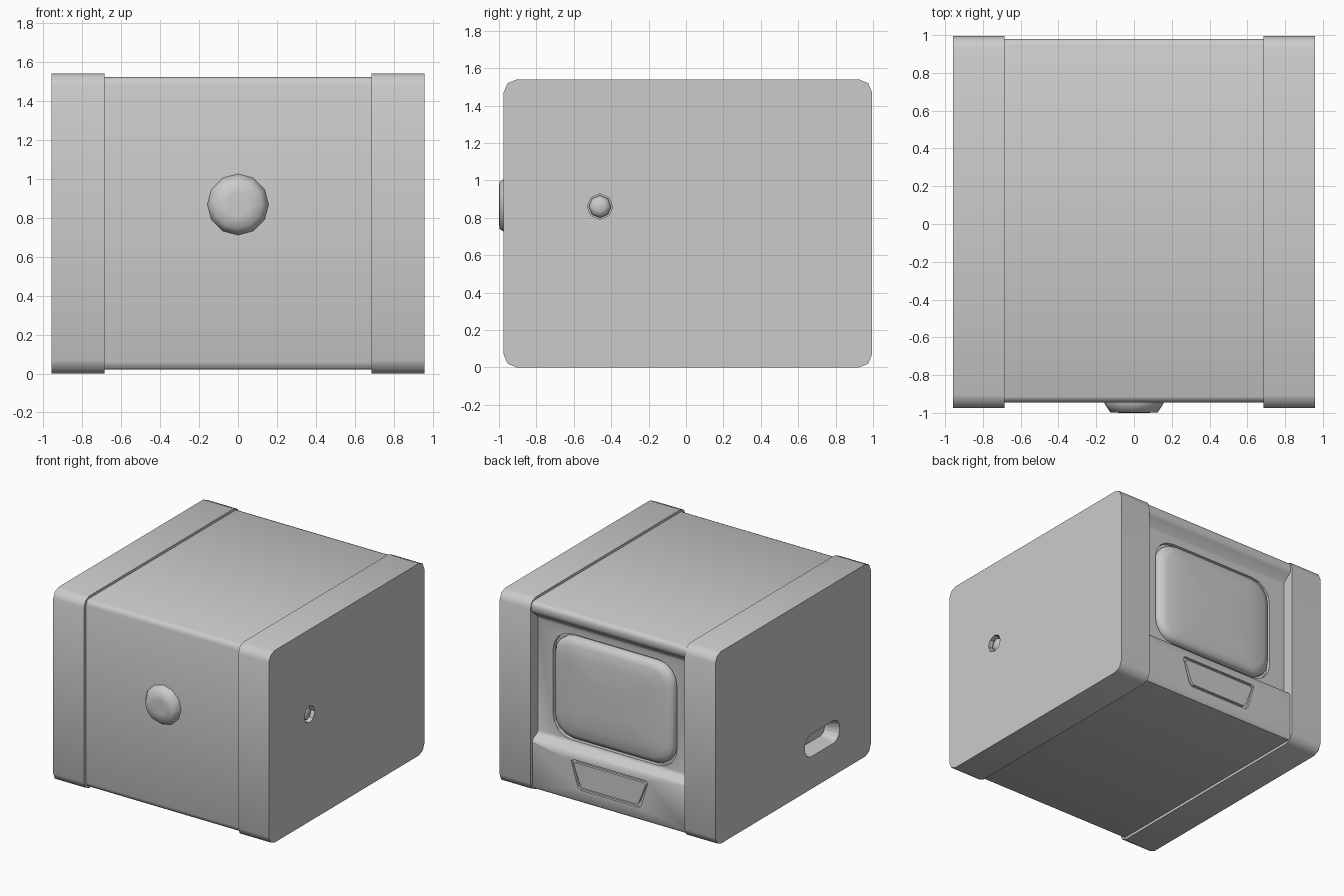
import bpy, bmesh, math
from mathutils import Vector

if "Cube" in bpy.data.objects:
    bpy.data.objects.remove(bpy.data.objects["Cube"])


def loft(name, rings, angle=40, hide=False):
    """Skin a list of equal-length point rings and cap both ends."""
    bm = bmesh.new()
    rows = [[bm.verts.new(p) for p in ring] for ring in rings]
    n = len(rows[0])
    for a, b in zip(rows, rows[1:]):
        for i in range(n):
            j = (i + 1) % n
            bm.faces.new((a[i], a[j], b[j], b[i]))
    bm.faces.new(rows[0])
    bm.faces.new(rows[-1])
    bmesh.ops.recalc_face_normals(bm, faces=bm.faces)
    me = bpy.data.meshes.new(name)
    bm.to_mesh(me)
    bm.free()
    ob = bpy.data.objects.new(name, me)
    bpy.context.collection.objects.link(ob)
    if hide:
        ob.hide_render = True
        ob.hide_set(True)
    else:
        smooth(ob, angle)
    return ob


def smooth(ob, angle):
    bpy.ops.object.select_all(action='DESELECT')
    bpy.context.view_layer.objects.active = ob
    ob.select_set(True)
    bpy.ops.object.shade_smooth_by_angle(angle=math.radians(angle))


def cut(ob, cutter):
    m = ob.modifiers.new("cut", 'BOOLEAN')
    m.object = cutter
    m.operation = 'DIFFERENCE'
    m.solver = 'EXACT'


def rounded(w, h, r, seg=4):
    """Rounded rectangle outline, half sizes w and h."""
    pts = []
    for k, (sx, sy) in enumerate([(1, 1), (-1, 1), (-1, -1), (1, -1)]):
        for i in range(seg + 1):
            a = math.pi / 2 * (k + i / seg)
            pts.append((sx * (w - r) + r * math.cos(a), sy * (h - r) + r * math.sin(a)))
    return pts


def circle(r, n):
    return [(r * math.cos(2 * math.pi * i / n), r * math.sin(2 * math.pi * i / n)) for i in range(n)]


def on_x(pts, x, y=0, z=0):
    return [Vector((x, y + a, z + b)) for a, b in pts]


def on_y(pts, y, x=0, z=0):
    return [Vector((x + a, y, z + b)) for a, b in pts]


# Central body: side profile (y, z) with the screen recess at the back
profile = [(-.92, .02), (-.935, .03), (-.945, .06), (-.945, 1.48), (-.935, 1.51), (-.915, 1.52),
           (.95, 1.52), (.972, 1.51), (.98, 1.49), (.98, 1.45), (.965, 1.43), (.905, 1.38),
           (.90, 1.36), (.90, .46), (.91, .44), (.955, .42), (.97, .40), (.97, .04), (.955, .02)]
body = loft("body", [on_x(profile, -.70), on_x(profile, .70)], 50)

# Side panels: chamfered slabs
side = [(a + .01, b + .77) for a, b in rounded(.985, .77, .07, 2)]
panels = {}
for s, label in ((1, "right"), (-1, "left")):
    panels[s] = loft(label + "_side_panel", [on_x(side, s * .685), on_x(side, s * .957)], 50)

# Round button sunk into the right panel
hole = circle(.068, 8)
cut(panels[1], loft("button_hole_cutter", [on_x(hole, .90, -.46, .86), on_x(hole, 1.1, -.46, .86)], hide=True))
loft("side_button", [on_x(circle(r, 8), x, -.46, .86)
                     for r, x in ((.06, .88), (.06, .915), (.048, .935), (.025, .945))], 60)

# Hand slot in the left panel
slot = rounded(.22, .09, .08)
small = rounded(.18, .055, .05)
cut(panels[-1], loft("slot_cutter", [on_x(small, -.85, -.36, .35), on_x(slot, -.955, -.36, .35),
                                     on_x(slot, -1.1, -.36, .35)], hide=True))

# Front knob: low twelve-sided dome
loft("front_knob", [on_y(circle(r, 12), y, 0, .867)
                    for r, y in ((.157, -.93), (.157, -.95), (.125, -.998), (.06, -1.0))], 60)

# Bulging screen inside a thin groove in the recess
cut(body, loft("screen_cutter", [on_y(rounded(.55, .425, .17), y, 0, .89) for y in (.87, .96)], hide=True))
loft("screen", [on_y([(a * k, b * k) for a, b in rounded(.53, .405, .16)], y, 0, .89)
                for k, y in ((1, .86), (1, .90), (.97, .922), (.88, .938), (.65, .95), (.3, .956))], 60)


# Tapered hatch below the screen with a groove around it
def hatch(d):
    return [(-.34 - d, .335 + d), (-.32 - d, .35 + d), (.32 + d, .35 + d), (.34 + d, .335 + d),
            (.28 + d, .14 - d), (.26 + d, .12 - d), (-.26 - d, .12 - d), (-.28 - d, .14 - d)]


cut(body, loft("hatch_cutter", [on_y(hatch(0), .95), on_y(hatch(0), 1.05)], hide=True))
loft("hatch", [on_y(hatch(-.02), .94), on_y(hatch(-.02), .97)])
